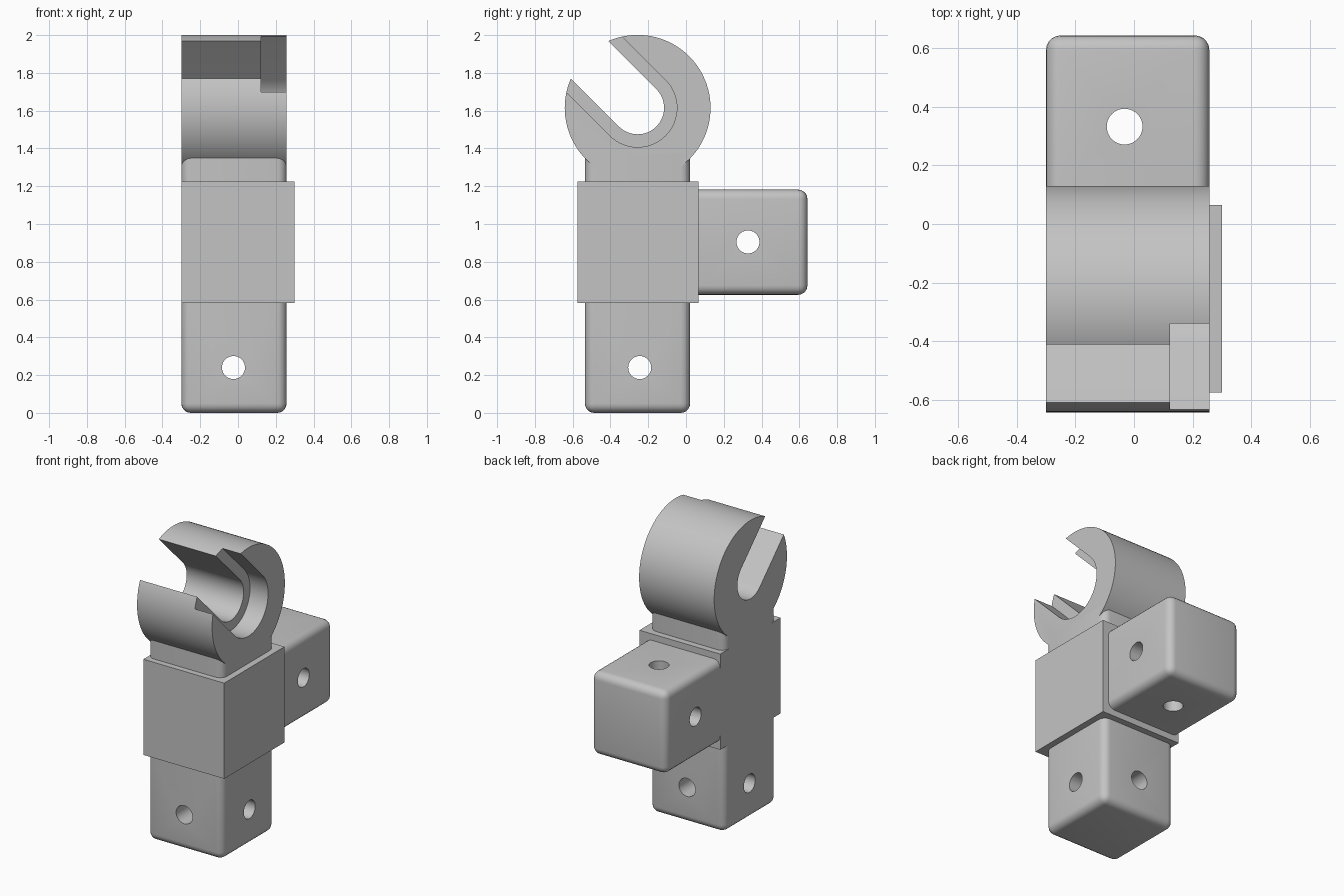
import bpy
import bmesh
from math import pi, sin, cos
from mathutils import Vector, Matrix

if "Cube" in bpy.data.objects:
    bpy.data.objects.remove(bpy.data.objects["Cube"], do_unlink=True)

grey = bpy.data.materials.new("plain_grey")
grey.use_nodes = True
colour = (0.55, 0.55, 0.55, 1)
grey.diffuse_color = colour
grey.node_tree.nodes["Principled BSDF"].inputs["Base Color"].default_value = colour

LEFT, RIGHT = 0.257, -0.3          # shared side planes of tubes and hook
HOOK = Vector((0, -0.256, 1.615))  # hook axis
OPENING = 3 * pi / 4               # slot direction in the y-z plane


def finish(bm, name):
    bmesh.ops.recalc_face_normals(bm, faces=bm.faces)
    mesh = bpy.data.meshes.new(name)
    bm.to_mesh(mesh)
    bm.free()
    mesh.materials.append(grey)
    obj = bpy.data.objects.new(name, mesh)
    bpy.context.collection.objects.link(obj)
    return obj


def box(name, low, high, open_end=None):
    """Box; with open_end (a direction) every edge except that end is rounded."""
    low, high = Vector(low), Vector(high)
    bm = bmesh.new()
    bmesh.ops.create_cube(bm, size=1)
    rounded = []
    if open_end:
        end = Vector(open_end)
        rounded = [e for e in bm.edges
                   if not all(v.co.dot(end) > 0 for v in e.verts)]
    for v in bm.verts:
        v.co = [(a + b) / 2 + c * (b - a) for a, b, c in zip(low, high, v.co)]
    if rounded:
        bmesh.ops.bevel(bm, geom=rounded, offset=0.05, segments=5,
                        profile=0.5, affect='EDGES')
    return finish(bm, name)


def prism(name, profile, x0, x1):
    """Extrude a y-z profile, given around the hook axis, along x."""
    bm = bmesh.new()
    face = bm.faces.new([bm.verts.new(HOOK + Vector((x0, y, z))) for y, z in profile])
    extruded = bmesh.ops.extrude_face_region(bm, geom=[face])["geom"]
    bmesh.ops.translate(bm, vec=(x1 - x0, 0, 0),
                        verts=[g for g in extruded if isinstance(g, bmesh.types.BMVert)])
    return finish(bm, name)


def slot(name, radius, x0, x1):
    """U-shaped cutter that opens upward and forward."""
    arc = [OPENING + pi / 2 + pi * i / 32 for i in range(33)]
    points = [(radius * cos(a), radius * sin(a)) for a in arc]
    far = Vector((cos(OPENING), sin(OPENING)))
    ends = [Vector(points[-1]) + far, Vector(points[0]) + far]
    return prism(name, points + [tuple(p) for p in ends], x0, x1)


def bore(name, centre, axis):
    bm = bmesh.new()
    turn = Vector((0, 0, 1)).rotation_difference(Vector(axis)).to_matrix().to_4x4()
    bmesh.ops.create_cone(bm, cap_ends=True, segments=40, radius1=0.061,
                          radius2=0.061, depth=0.8,
                          matrix=Matrix.Translation(centre) @ turn)
    return finish(bm, name)


# Central block, upright post and rear arm
bracket = box("clamp_bracket", (RIGHT, -0.575, 0.583), (0.3, 0.065, 1.225))
post = box("post", (RIGHT, -0.535, 0), (LEFT, 0.022, 1.37), (0, 0, 1))
arm = box("rear_arm", (RIGHT, -0.1, 0.625), (LEFT, 0.643, 1.182), (0, -1, 0))

# Round hook
rim = [(0.386 * cos(2 * pi * i / 96), 0.386 * sin(2 * pi * i / 96)) for i in range(96)]
hook = prism("hook", rim, RIGHT, LEFT)

# Stepped slot and bolt holes
cutters = [
    slot("narrow_slot", 0.14, -0.4, 0.4),
    slot("wide_slot", 0.208, 0.123, 0.4),
    bore("post_hole_side", (0, -0.245, 0.24), (1, 0, 0)),
    bore("post_hole_front", (-0.024, -0.25, 0.24), (0, 1, 0)),
    bore("arm_hole_side", (0, 0.328, 0.905), (1, 0, 0)),
    bore("arm_hole_top", (-0.032, 0.332, 0.9), (0, 0, 1)),
]

# Merge the solids, then cut
tools = [(part, 'UNION') for part in (post, arm, hook)]
tools += [(cutter, 'DIFFERENCE') for cutter in cutters]
for tool, operation in tools:
    tool.hide_render = True
    mod = bracket.modifiers.new(tool.name, 'BOOLEAN')
    mod.operation, mod.solver, mod.object = operation, 'EXACT', tool

bpy.context.view_layer.update()
evaluated = bracket.evaluated_get(bpy.context.evaluated_depsgraph_get())
merged = bpy.data.meshes.new_from_object(evaluated)
bracket.modifiers.clear()
bracket.data = merged
merged.materials.clear()
merged.materials.append(grey)
for tool, _ in tools:
    bpy.data.objects.remove(tool, do_unlink=True)

bpy.ops.object.select_all(action='DESELECT')
bracket.select_set(True)
bpy.context.view_layer.objects.active = bracket
bpy.ops.object.shade_smooth_by_angle(angle=pi / 6)
